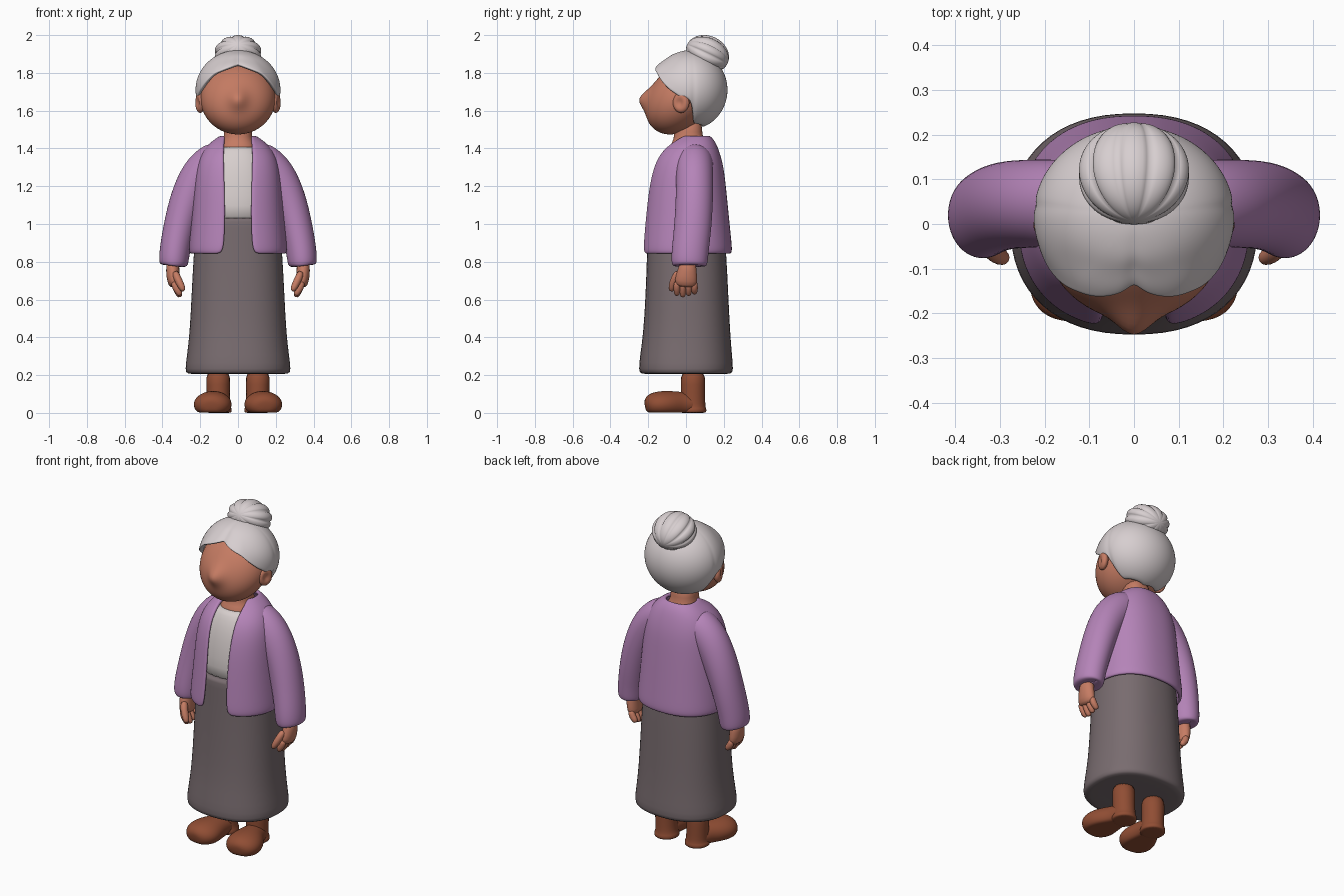
import bpy, bmesh, math
from mathutils import Vector, Matrix

if "Cube" in bpy.data.objects:
    bpy.data.objects.remove(bpy.data.objects["Cube"], do_unlink=True)


def material(name, r, g, b):
    m = bpy.data.materials.new(name)
    m.use_nodes = True
    m.diffuse_color = (r, g, b, 1)
    m.node_tree.nodes["Principled BSDF"].inputs["Base Color"].default_value = (r, g, b, 1)
    return m


SKIN = material("skin", 0.56, 0.20, 0.125)
HAIR = material("silver_hair", 0.68, 0.62, 0.63)
LILAC = material("lilac_knit", 0.46, 0.23, 0.48)
GREY = material("grey_wool", 0.19, 0.15, 0.16)
WHITE = material("white_cotton", 0.68, 0.62, 0.61)
LEATHER = material("brown_leather", 0.28, 0.075, 0.034)


def finish(name, bm, mat, subdiv=1, mirror=False, thickness=0):
    if not thickness:
        bmesh.ops.recalc_face_normals(bm, faces=bm.faces)
    me = bpy.data.meshes.new(name)
    bm.to_mesh(me)
    bm.free()
    me.materials.append(mat)
    for p in me.polygons:
        p.use_smooth = True
    ob = bpy.data.objects.new(name, me)
    bpy.context.collection.objects.link(ob)
    if mirror:
        ob.modifiers.new("Mirror", "MIRROR").use_mirror_merge = False
    if thickness:
        mod = ob.modifiers.new("Thickness", "SOLIDIFY")
        mod.thickness, mod.offset = thickness, -1
    if subdiv:
        mod = ob.modifiers.new("Smooth", "SUBSURF")
        mod.levels = mod.render_levels = subdiv
    return ob


def loft(name, rings, mat, closed=True, caps=(True, True), **kw):
    """Skin a list of equal-length point rings."""
    bm = bmesh.new()
    rows = [[bm.verts.new(p) for p in ring] for ring in rings]
    n = len(rows[0])
    for a, b in zip(rows, rows[1:]):
        for j in range(n if closed else n - 1):
            k = (j + 1) % n
            bm.faces.new((a[j], a[k], b[k], b[j]))
    if closed and caps[0]:
        bm.faces.new(rows[0][::-1])
    if closed and caps[1]:
        bm.faces.new(rows[-1])
    return finish(name, bm, mat, **kw)


def slab(z, rx, front, back, power=2.3, gap=None, n=32):
    """Horizontal rounded ring, optionally open at the front."""
    start = 0 if gap is None else math.asin(min(1, gap / rx) ** (power / 2))
    span = 2 * math.pi - 2 * start
    pts = []
    for j in range(n):
        t = start + span * j / (n if gap is None else n - 1)
        s, c = math.sin(t), -math.cos(t)
        x = math.copysign(abs(s) ** (2 / power), s) * rx
        y = math.copysign(abs(c) ** (2 / power), c) * (back - front) / 2
        pts.append((x, (front + back) / 2 + y, z))
    return pts


def sweep(name, path, mat, n=16, floor=None, **kw):
    """Tube along (x, y, z, width, depth) stations."""
    centres = [Vector(p[:3]) for p in path]
    rings = []
    for i, p in enumerate(path):
        tan = (centres[min(i + 1, len(path) - 1)] - centres[max(i - 1, 0)]).normalized()
        ref = Vector((0, 0, 1)) if abs(tan.y) > 0.8 else Vector((0, 1, 0))
        side = ref.cross(tan).normalized()
        up = tan.cross(side)
        ring = []
        for j in range(n):
            a = 2 * math.pi * j / n
            q = centres[i] + side * p[3] * math.cos(a) + up * p[4] * math.sin(a)
            if floor is not None:
                q.z = max(q.z, floor)
            ring.append(q)
        rings.append(ring)
    return loft(name, rings, mat, **kw)


def ball(name, centre, radii, mat, deform=None, rot=0, axis="X", seg=48, **kw):
    bm = bmesh.new()
    bmesh.ops.create_uvsphere(bm, u_segments=seg, v_segments=seg // 2, radius=1)
    if deform:
        for v in bm.verts:
            v.co = deform(v.co)
    place = Matrix.Translation(centre) @ Matrix.Rotation(rot, 4, axis) @ Matrix.Diagonal((*radii, 1))
    bmesh.ops.transform(bm, matrix=place, verts=bm.verts)
    return finish(name, bm, mat, **kw)


# Skirt with a rolled hem and closed underside
loft("skirt", [slab(*r) for r in (
    (0.207, 0.22, -0.19, 0.19), (0.205, 0.272, -0.242, 0.242), (0.225, 0.282, -0.252, 0.252),
    (0.30, 0.272, -0.245, 0.245), (0.42, 0.257, -0.227, 0.235), (0.62, 0.247, -0.215, 0.225),
    (0.84, 0.236, -0.207, 0.215), (1.0, 0.222, -0.204, 0.2), (1.03, 0.218, -0.204, 0.198),
    (1.035, 0.20, -0.18, 0.18))], GREY)

# Blouse and neck
loft("blouse", [slab(*r) for r in (
    (0.98, 0.20, -0.192, 0.18), (1.1, 0.20, -0.19, 0.18), (1.2, 0.195, -0.18, 0.18),
    (1.3, 0.18, -0.16, 0.165), (1.37, 0.15, -0.132, 0.14), (1.405, 0.12, -0.108, 0.12),
    (1.41, 0.10, -0.09, 0.10))], WHITE)
loft("neck", [slab(*r) for r in (
    (1.38, 0.11, -0.10, 0.12), (1.415, 0.10, -0.085, 0.115), (1.445, 0.078, -0.066, 0.095),
    (1.48, 0.073, -0.062, 0.085), (1.56, 0.073, -0.06, 0.085))], SKIN)

# Open cardigan; the last value is half the front opening
loft("cardigan_body", [slab(*r[:4], 2.3, r[4]) for r in (
    (0.84, 0.255, -0.232, 0.238, 0.10), (0.86, 0.262, -0.238, 0.246, 0.082),
    (0.92, 0.257, -0.233, 0.24, 0.074), (1.05, 0.245, -0.221, 0.227, 0.07),
    (1.2, 0.234, -0.205, 0.212, 0.073), (1.3, 0.222, -0.183, 0.2, 0.077),
    (1.37, 0.198, -0.152, 0.182, 0.078), (1.42, 0.16, -0.105, 0.163, 0.077),
    (1.45, 0.122, -0.06, 0.145, 0.075), (1.472, 0.09, -0.03, 0.122, 0.07))],
    LILAC, closed=False, thickness=0.022, subdiv=2)

# Sleeves with a turned-in cuff
sweep("sleeves", [
    (0.08, 0.045, 1.36, 0.085, 0.085), (0.13, 0.045, 1.335, 0.102, 0.1),
    (0.205, 0.046, 1.265, 0.104, 0.1), (0.272, 0.045, 1.13, 0.093, 0.1),
    (0.312, 0.036, 0.98, 0.085, 0.1), (0.335, 0.022, 0.86, 0.082, 0.099),
    (0.341, 0.018, 0.795, 0.079, 0.098), (0.342, 0.018, 0.772, 0.07, 0.088),
    (0.342, 0.018, 0.785, 0.045, 0.06)], LILAC, n=20, mirror=True, subdiv=2)

# Hands: palm, four fingers, thumb
sweep("palms", [
    (0.345, 0.012, 0.81, 0.036, 0.042), (0.346, 0.006, 0.75, 0.036, 0.052),
    (0.342, 0, 0.70, 0.035, 0.062), (0.332, -0.002, 0.665, 0.028, 0.056)],
    SKIN, mirror=True)
for i, finger in enumerate(("index", "middle", "ring", "little")):
    y, tip = -0.048 + 0.031 * i, 0.612 + 0.008 * abs(i - 1)
    sweep(finger + "_fingers", [
        (0.34, y, 0.70, 0.02, 0.018), (0.328, y, 0.66, 0.021, 0.019),
        (0.312, y, tip + 0.018, 0.019, 0.018), (0.305, y, tip, 0.012, 0.011)],
        SKIN, n=10, mirror=True)
sweep("thumbs", [
    (0.335, -0.035, 0.75, 0.02, 0.022), (0.32, -0.06, 0.71, 0.022, 0.024),
    (0.297, -0.075, 0.665, 0.02, 0.021), (0.287, -0.078, 0.643, 0.012, 0.013)],
    SKIN, n=10, mirror=True)

# Boots: shaft with heel block, and a broad turned-out toe
sweep("boot_shafts", [
    (0.105, 0.037, 0.23, 0.066, 0.066), (0.105, 0.037, 0.15, 0.063, 0.065),
    (0.104, 0.037, 0.07, 0.061, 0.065), (0.102, 0.037, 0.028, 0.063, 0.067),
    (0.102, 0.037, 0.024, 0.07, 0.072), (0.102, 0.037, 0.002, 0.07, 0.072),
    (0.102, 0.037, 0, 0.062, 0.064)], LEATHER, n=20, mirror=True)
sweep("boot_toes", [
    (0.102, 0.08, 0.04, 0.04, 0.04), (0.105, 0.04, 0.045, 0.06, 0.055),
    (0.112, -0.02, 0.046, 0.068, 0.066), (0.126, -0.08, 0.046, 0.094, 0.071),
    (0.135, -0.135, 0.045, 0.105, 0.072), (0.140, -0.18, 0.043, 0.092, 0.064),
    (0.143, -0.207, 0.04, 0.064, 0.046), (0.144, -0.217, 0.038, 0.03, 0.022)],
    LEATHER, n=20, floor=0.001, mirror=True, subdiv=2)


# Head with forward chin and a soft nose
def face_shape(p):
    q = p.copy()
    q.y += 0.32 * p.z
    if p.y < 0:
        q.y -= 0.27 * math.exp(-(p.x / 0.22) ** 2 - ((p.z + 0.03) / 0.25) ** 2)
    return q


def ear_shape(p):
    q = p.copy()
    if p.x > 0:
        q.x -= 0.7 * math.exp(-((p.y + 0.1) ** 2 + p.z ** 2) / 0.2)
    return q


ball("head", (0, -0.028, 1.668), (0.2, 0.178, 0.194), SKIN, face_shape)
ball("ears", (0.2, -0.026, 1.642), (0.026, 0.046, 0.054), SKIN, ear_shape,
     rot=-0.3, axis="Z", seg=24, mirror=True)

# Hair cap: hairline height by angle from the front, swept lobes and a parting
HAIRLINE = ((0, 1.845), (35, 1.795), (58, 1.718), (75, 1.677), (92, 1.665), (100, 1.535), (180, 1.515))


def hairline(deg):
    for (a, za), (b, zb) in zip(HAIRLINE, HAIRLINE[1:]):
        if deg <= b:
            return za + (zb - za) * (deg - a) / (b - a)
    return HAIRLINE[-1][1]


def hair_point(az, u, scale=1):
    deg = abs(math.degrees(az))
    phi = max(u, 0.01) * math.acos((hairline(deg) - 1.71) / 0.21)
    s = math.sin(phi)
    front = max(0, 1 - (deg / 95) ** 2)
    lobe = 0.17 * math.exp(-((deg - 32) / 30) ** 2) * u ** 3
    wave = 0.012 * front * u * math.sin(15 * u + deg / 25)
    x = 0.225 * s * math.sin(az)
    part = 0.05 * math.exp(-(x / 0.016) ** 2) * u if deg < 90 else 0
    r = scale * (1 + lobe + wave - part)
    return (x * (1 + (r - 1) * 0.4), 0.02 - 0.2 * s * math.cos(az) * r,
            1.71 + 0.21 * math.cos(phi) * (1 + (r - 1) * 0.3))


AZ = [-math.pi + 2 * math.pi * j / 80 for j in range(80)]
cap = [[hair_point(a, i / 26) for a in AZ] for i in range(27)]
cap.append([hair_point(a, 1.03, 0.93) for a in AZ])
cap.append([hair_point(a, 1.0, 0.8) for a in AZ])
loft("hair_cap", cap, HAIR, caps=(True, False))


# Bun gathered into ten lobes running front to back
def bun_shape(p):
    a = math.atan2(p.x, p.y)
    lobe = 0.88 + 0.12 * math.sqrt(abs(math.cos(5 * a)))
    return Vector((p.x * lobe, p.z, p.y * lobe))


ball("bun", (0, 0.113, 1.9), (0.127, 0.118, 0.096), HAIR, bun_shape,
     rot=math.radians(-25), seg=80, subdiv=0)
